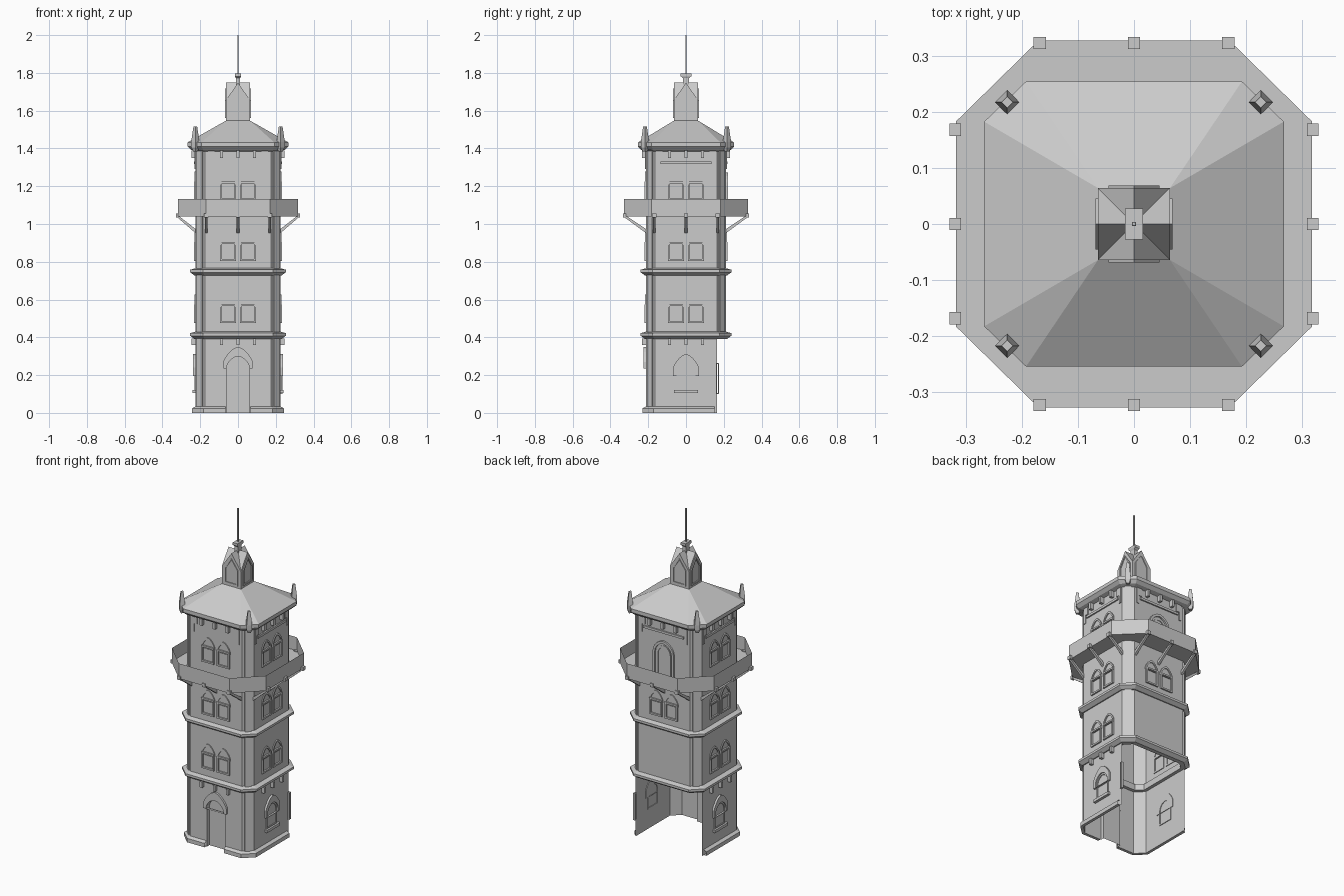
import bpy, bmesh, math
from mathutils import Vector

cube = bpy.data.objects.get("Cube")
if cube:
    bpy.data.objects.remove(cube)

stone = bpy.data.materials.new("pale_grey_stone")
stone.use_nodes = True
stone.diffuse_color = (0.6, 0.6, 0.6, 1)
stone.node_tree.nodes["Principled BSDF"].inputs["Base Color"].default_value = (0.6, 0.6, 0.6, 1)

HX, HY, CX, CY = 0.225, 0.212, 0.175, 0.165   # half sizes and chamfer starts
FRONT, LEFT, BACK, RIGHT = range(4)
SIDES = ["front", "left", "back", "right"]


def mesh(name, polys):
    """Object from a list of polygons; shared corners are welded."""
    bm = bmesh.new()
    for poly in polys:
        bm.faces.new([bm.verts.new(p) for p in poly])
    bmesh.ops.remove_doubles(bm, verts=bm.verts, dist=0.0001)
    bmesh.ops.recalc_face_normals(bm, faces=bm.faces)
    me = bpy.data.meshes.new(name)
    bm.to_mesh(me)
    bm.free()
    me.materials.append(stone)
    ob = bpy.data.objects.new(name, me)
    bpy.context.collection.objects.link(ob)
    return ob


def bands(rings, closed=True):
    """Quads joining successive rings of points."""
    n = len(rings[0])
    return [[a[i], a[(i + 1) % n], b[(i + 1) % n], b[i]]
            for a, b in zip(rings, rings[1:]) for i in range(n if closed else n - 1)]


def octagon(hx, hy, cx, cy, z):
    half = [(cx, -hy), (hx, -cy), (hx, cy), (cx, hy)]
    return [Vector((x, y, z)) for x, y in half + [(-x, -y) for x, y in half]]


def plan(off, z):
    """Tower outline grown outward by off."""
    t = off * 0.414
    return octagon(HX + off, HY + off, CX + t, CY + t, z)


def place(side, u, d, z):
    """Point on a wall: u along it, d out from it."""
    x, y = u, -((HX if side % 2 else HY) + d)
    for _ in range(side):
        x, y = -y, x
    return Vector((x, y, z))


def on_wall(side, outline, d):
    return [place(side, u, d, z) for u, z in outline]


def prism(name, side, outline, d0, d1):
    a, b = on_wall(side, outline, d0), on_wall(side, outline, d1)
    return mesh(name, bands([a, b]) + [a, b])


def frame(name, side, outer, inner, d0, d1):
    a, b = on_wall(side, outer, d0), on_wall(side, outer, d1)
    c, d = on_wall(side, inner, d1), on_wall(side, inner, d0)
    return mesh(name, bands([a, b, c, d, a]))


def rect(u, w, z0, z1):
    return [(u - w, z0), (u - w, z1), (u + w, z1), (u + w, z0)]


def arch(u, w, z0, zs, zt, power=0.5, n=10):
    """Arched outline; a higher power gives a more pointed head."""
    pts = [(u - w, z0)]
    for i in range(n + 1):
        s = -math.cos(math.pi * i / n)
        pts.append((u + w * s, zs + (zt - zs) * max(0, 1 - abs(s) ** 1.6) ** power))
    return pts + [(u + w, z0)]


# Upper shell, with open lower storey below it
mesh("upper_walls", bands([plan(0, 0.41), plan(0, 1.4)]))
for s, word in ((1, "left"), (-1, "right")):
    path = [(CX, -HY), (HX, -CY), (HX, CY)]
    low = [Vector((s * x, y, 0)) for x, y in path]
    high = [Vector((s * x, y, 0.41)) for x, y in path]
    mesh("ground_wall_" + word, bands([low, high], False))
    # Plinth stops at the doorway and at the open back
    rings = []
    for off, z in ((0, 0), (0.018, 0), (0.018, 0.024), (0, 0.034)):
        t = off * 0.414
        pts = [(0.065, -HY - off), (CX + t, -HY - off), (HX + off, -CY - t), (HX + off, CY - 0.015)]
        rings.append([Vector((s * x, y, z)) for x, y in pts])
    mesh("plinth_" + word, bands(rings, False))

# Front wall with a recessed arched doorway
door = arch(0, 0.06, 0, 0.235, 0.3)
mesh("ground_wall_front", [on_wall(FRONT, [(-CX, 0), (-CX, 0.41), (CX, 0.41), (CX, 0)] + door[::-1], 0)])
mesh("door_reveal", bands([on_wall(FRONT, door, 0), on_wall(FRONT, door, -0.022)], False))
mesh("door_leaf", [on_wall(FRONT, door, -0.022)])
frame("door_hood", FRONT, arch(0, 0.078, 0.235, 0.27, 0.35, 0.8),
      arch(0, 0.06, 0.235, 0.2355, 0.3), -0.004, 0.012)

# String courses between storeys
for z, word in ((0.392, "lower"), (0.728, "upper")):
    section = [(-0.02, 0), (0.006, 0), (0.028, 0.016), (0.028, 0.03), (0, 0.038), (-0.02, 0.038), (-0.02, 0)]
    mesh(word + "_string_course", bands([plan(o, z + h) for o, h in section]))

# Paired windows, each a sunk-looking frame with a pointed head
def window(side, u, z, word):
    frame(word + "_frame", side, rect(u, 0.042, z, z + 0.1), rect(u, 0.033, z + 0.01, z + 0.09), -0.004, 0.009)
    frame(word + "_head", side, arch(u, 0.045, z + 0.085, z + 0.1, z + 0.153, 0.75),
          arch(u, 0.036, z + 0.085, z + 0.098, z + 0.141, 0.75), -0.004, 0.006)


for storey, z in enumerate((0.475, 0.805, 1.125)):
    for side in range(4):
        if side == BACK and storey != 1:
            continue
        for u in (-0.052, 0.052):
            window(side, u, z, f"{SIDES[side]}_window_{storey + 2}")

# Arched door to the gallery at the back
frame("gallery_door_frame", BACK, arch(0, 0.07, 1.042, 1.2, 1.272),
      arch(0, 0.056, 1.042, 1.198, 1.256), -0.004, 0.01)
frame("gallery_door_inner", BACK, arch(0, 0.046, 1.05, 1.19, 1.244),
      arch(0, 0.038, 1.058, 1.188, 1.234), -0.004, 0.005)

# Ground floor side windows: hood, opening and sill
for side in (LEFT, RIGHT):
    word = SIDES[side] + "_ground_window"
    frame(word + "_hood", side, arch(0, 0.068, 0.195, 0.24, 0.312, 0.8),
          arch(0, 0.05, 0.195, 0.215, 0.268), -0.004, 0.012)
    frame(word + "_frame", side, arch(0, 0.05, 0.12, 0.215, 0.268),
          arch(0, 0.042, 0.128, 0.213, 0.258), -0.004, 0.005)
    prism(word + "_sill", side, rect(0, 0.063, 0.105, 0.122), 0, 0.016)

# Thin loop left at the open edge of the left wall
frame("wall_edge_loop", LEFT, rect(0.166, 0.008, 0.1, 0.265), rect(0.166, 0.004, 0.106, 0.259), -0.004, 0.01)

# Corbels under the lower course and the eaves
for side in range(4):
    for u in (-0.088, 0, 0.088):
        if side != BACK:
            prism(SIDES[side] + "_course_corbel", side, rect(u, 0.008, 0.36, 0.395), 0, 0.02)
        prism(SIDES[side] + "_eaves_corbel", side, rect(u, 0.008, 1.35, 1.39), 0, 0.022)
    # Frieze moulding and stepped corner panels below the eaves
    if side != FRONT:
        prism(SIDES[side] + "_frieze", side, rect(0, 0.135, 1.318, 1.332), 0, 0.008)
    for s in (-1, 1):
        steps = [(0.16, 1.29), (0.16, 1.39), (0.125, 1.39), (0.125, 1.34), (0.145, 1.34), (0.145, 1.29)]
        prism(SIDES[side] + "_corner_panel", side, [(s * u, z) for u, z in steps], 0, 0.005)

# Slim pilasters on the chamfers
for sx in (-1, 1):
    for sy in (-1, 1):
        a, b = Vector((CX, HY, 0)), Vector((HX, CY, 0))
        a, b = a.lerp(b, 0.22), a.lerp(b, 0.78)
        out = Vector((0.005, 0.005, 0))
        bottom = 0.43 if sy > 0 else 0.034
        rings = [[Vector((p.x * sx, p.y * sy, z)) for p in (a, a + out, b + out, b)] for z in (bottom, 1.39)]
        mesh("corner_pilaster", bands(rings, False))

# Gallery floor, parapet and struts
def gallery(z):
    return octagon(0.317, 0.327, 0.17, 0.183, z)


mesh("gallery_floor", bands([plan(0, 1.05), gallery(1.05), gallery(1.04), plan(0, 1.04)]))
mesh("gallery_parapet", bands([gallery(1.04), gallery(1.132)]))
for side in range(4):
    reach = 0.095 if side % 2 else 0.112
    for u in (-0.168, 0, 0.168):
        brace = [(0, 0.952), (0, 0.974), (reach, 1.048), (reach, 1.034)]
        rings = [[place(side, u + w, d, z) for d, z in brace] for w in (-0.007, 0.007)]
        mesh(SIDES[side] + "_gallery_strut", bands(rings) + rings)
        prism(SIDES[side] + "_strut_end", side, rect(u, 0.011, 1.034, 1.056), reach - 0.012, reach + 0.009)

# Eaves and roof
eaves = [(0, 1.385), (0.025, 1.393), (0.042, 1.41), (0.042, 1.432)]
W = 0.064
mesh("roof", bands([plan(o, z) for o, z in eaves] + [octagon(W, W, W, W, 1.547)]))

# Pinnacles at the roof corners
for sx in (-1, 1):
    for sy in (-1, 1):
        rings = []
        for r, z in ((0.012, 1.385), (0.022, 1.405), (0.022, 1.435), (0.01, 1.515)):
            corners = [(r, 0), (0, r), (-r, 0), (0, -r)]
            rings.append([Vector((sx * 0.226 + x, sy * 0.217 + y, z)) for x, y in corners])
        mesh("corner_pinnacle", bands(rings) + [rings[0], rings[-1]])

# Cupola with four gables and crossing ridges
polys = []
peak, spring = 1.748, 1.655
gable = [(-W, 1.54), (-W, spring), (0, peak), (W, spring), (W, 1.54)]
opening = [(-0.045, 1.56), (-0.045, 1.655), (0, 1.718), (0.045, 1.655), (0.045, 1.56)]
inner = [(u * 0.78, 1.636 + (z - 1.636) * 0.88) for u, z in opening]
for side in range(4):
    inset = W - (HX if side % 2 else HY)
    pts = on_wall(side, gable, inset)
    polys += [pts, [pts[1], pts[2], Vector((0, 0, peak))], [pts[2], pts[3], Vector((0, 0, peak))]]
    frame(SIDES[side] + "_cupola_frame", side, opening, inner, inset - 0.002, inset + 0.005)
mesh("cupola", polys)

# Finial block, cap and spike
def stack(name, levels):
    rings = [[Vector((x * sx, y * sy, z)) for sx, sy in ((1, 1), (-1, 1), (-1, -1), (1, -1))]
             for x, y, z in levels]
    mesh(name, bands(rings) + [rings[0], rings[-1]])


stack("finial_block", [(0.011, 0.016, 1.72), (0.011, 0.016, 1.778)])
stack("finial_cap", [(0.011, 0.016, 1.772), (0.016, 0.028, 1.782), (0.016, 0.028, 1.797)])
stack("spike", [(0.004, 0.004, 1.79), (0.003, 0.003, 2.0)])
